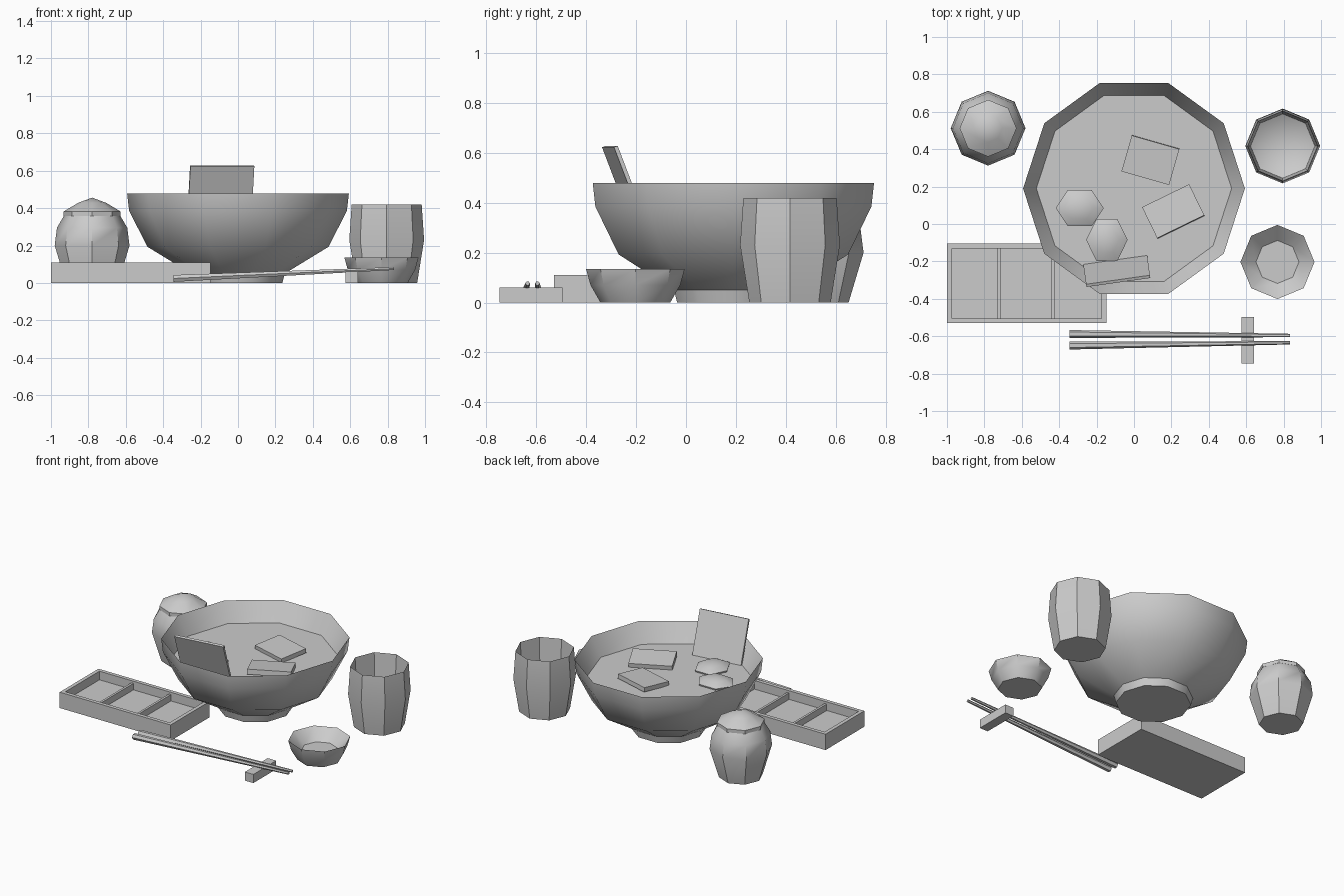
import bpy, math
from mathutils import Vector

if "Cube" in bpy.data.objects:
    bpy.data.objects.remove(bpy.data.objects["Cube"])


def make(name, verts, faces, loc=(0, 0, 0), rot=(0, 0, 0)):
    me = bpy.data.meshes.new(name)
    me.from_pydata(verts, [], faces)
    ob = bpy.data.objects.new(name, me)
    bpy.context.collection.objects.link(ob)
    ob.location, ob.rotation_euler = loc, rot
    bpy.ops.object.select_all(action='DESELECT')
    ob.select_set(True)
    bpy.context.view_layer.objects.active = ob
    bpy.ops.object.shade_smooth_by_angle(angle=math.radians(40))
    return ob


def lathe(name, profile, n, center, scale=(1, 1)):
    """Revolve (radius, z) points; radius 0 gives a pole, open ends stay open."""
    verts, faces, rings = [], [], []
    for r, z in profile:
        ring = []
        for i in range(1 if r == 0 else n):
            a = 2 * math.pi * i / n
            ring.append(len(verts))
            verts.append((r * math.cos(a) * scale[0], r * math.sin(a) * scale[1], z))
        rings.append(ring)
    for p, q in zip(rings, rings[1:]):
        for i in range(n):
            j = (i + 1) % n
            if len(p) == 1:
                faces.append((p[0], q[j], q[i]))
            elif len(q) == 1:
                faces.append((p[i], p[j], q[0]))
            else:
                faces.append((p[i], p[j], q[j], q[i]))
    return make(name, verts, faces, (*center, 0))


def box(name, size, loc, rot=(0, 0, 0)):
    v = [(x * size[0] / 2, y * size[1] / 2, z * size[2] / 2)
         for x in (-1, 1) for y in (-1, 1) for z in (-1, 1)]
    f = [(0, 1, 3, 2), (4, 6, 7, 5), (0, 4, 5, 1), (2, 3, 7, 6), (0, 2, 6, 4), (1, 5, 7, 3)]
    return make(name, v, f, loc, [math.radians(a) for a in rot])


def span(name, x0, x1, y0, y1, z0, z1):
    return box(name, (x1 - x0, y1 - y0, z1 - z0), ((x0 + x1) / 2, (y0 + y1) / 2, (z0 + z1) / 2))


# Main bowl with foot, and the broth inside it
BOWL = (0, 0.19)
lathe("bowl", [(0.25, 0.05), (0.484, 0.193), (0.582, 0.385), (0.593, 0.479),
               (0.52, 0.345), (0.44, 0.20), (0, 0.08)], 10, BOWL)
lathe("bowl_foot", [(0, 0), (0.237, 0), (0.25, 0.05), (0, 0.05)], 10, BOWL)
lathe("broth", [(0.522, 0.35), (0, 0.35)], 10, BOWL)

# Toppings
box("meat_slice_back", (0.265, 0.20, 0.03), (0.088, 0.342, 0.368), (4, 0, -16))
box("meat_slice_front", (0.28, 0.185, 0.035), (0.21, 0.067, 0.37), (-6, 0, 26))
DOME = [(0.95, 0.34), (1, 0.36), (0.6, 0.385), (0, 0.395)]
lathe("egg_half_left", DOME, 6, (-0.29, 0.085), (0.128, 0.111))
lathe("egg_half_right", DOME, 6, (-0.145, -0.085), (0.111, 0.13))
box("seaweed_sheet", (0.345, 0.016, 0.34), (-0.093, -0.245, 0.467), (21, 0, 8))

# Tea cup
lathe("cup", [(0, 0), (0.163, 0), (0.20, 0.23), (0.187, 0.42), (0.172, 0.20), (0, 0.10)],
      8, (0.795, 0.417))

# Small sauce dish
lathe("sauce_dish", [(0, 0), (0.14, 0), (0.18, 0.07), (0.198, 0.135), (0.115, 0.06), (0, 0.06)],
      8, (0.767, -0.203))

# Lidded jar
JAR = (-0.78, 0.512)
lathe("jar", [(0, 0), (0.14, 0), (0.20, 0.20), (0.188, 0.295), (0.15, 0.36)], 8, JAR)
lathe("jar_lid", [(0, 0.358), (0.152, 0.358), (0.152, 0.382), (0.075, 0.428), (0, 0.456)], 8, JAR)

# Divided tray: floor, walls, two dividers
X0, X1, Y0, Y1, H, T = -1.0, -0.147, -0.53, -0.104, 0.11, 0.026
span("tray_floor", X0 + T, X1 - T, Y0 + T, Y1 - T, 0, 0.05)
outer = [(X0, Y0), (X1, Y0), (X1, Y1), (X0, Y1)]
inner = [(X0 + T, Y0 + T), (X1 - T, Y0 + T), (X1 - T, Y1 - T), (X0 + T, Y1 - T)]
tv = [(x, y, z) for loop in (outer, inner) for z in (0, H) for x, y in loop]
tf = []
for i in range(4):
    j = (i + 1) % 4
    tf += [(i, j, j + 4, i + 4), (i + 4, j + 4, j + 12, i + 12),
           (i + 12, j + 12, j + 8, i + 8), (i + 8, j + 8, j, i)]
make("tray_walls", tv, tf)
for k, x in enumerate((-0.721, -0.432)):
    span(f"tray_divider_{k + 1}", x - 0.008, x + 0.008, Y0 + T, Y1 - T, 0.04, 0.095)

# Chopsticks on their rest
span("chopstick_rest", 0.576, 0.641, -0.747, -0.496, 0, 0.06)
for k, (ya, yb) in enumerate(((-0.588, -0.596), (-0.65, -0.635))):
    verts = []
    for c, r in ((Vector((-0.345, ya, 0.024)), 0.021), (Vector((0.835, yb, 0.077)), 0.009)):
        for i in range(6):
            a = math.pi * i / 3
            verts.append(c + Vector((0, r * math.cos(a), r * math.sin(a))))
    faces = [(i, (i + 1) % 6, (i + 1) % 6 + 6, i + 6)[::-1] for i in range(6)]
    faces += [tuple(range(6)), tuple(range(11, 5, -1))]
    faces = [f[::-1] for f in faces]
    make(f"chopstick_{k + 1}", verts, faces)
